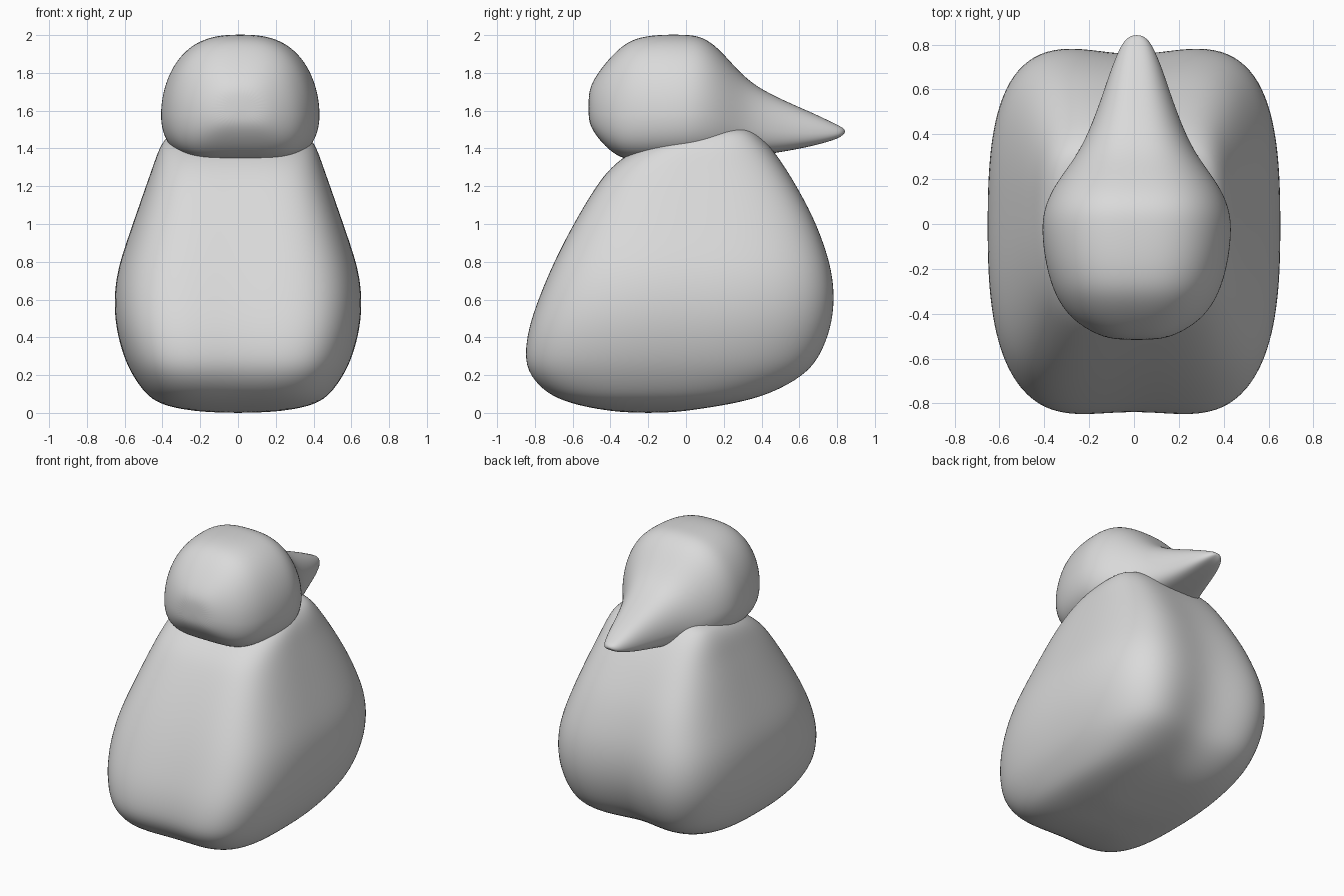
import bpy
import bmesh
import math

SEGMENTS = 40
ANGLES = [math.tau * i / SEGMENTS for i in range(SEGMENTS)]

cube = bpy.data.objects.get("Cube")
if cube:
    bpy.data.objects.remove(cube, do_unlink=True)

clay = bpy.data.materials.new("light_grey")
clay.use_nodes = True
GREY = (0.7, 0.7, 0.7, 1)
clay.diffuse_color = GREY
clay.node_tree.nodes["Principled BSDF"].inputs["Base Color"].default_value = GREY


def rounded_square(angle, a, b):
    """Point on |u|^a + |v|^b = 1 in the given direction, found by bisection."""
    c, s = math.cos(angle), math.sin(angle)
    near, far = 0.5, 1.5
    for _ in range(24):
        radius = (near + far) / 2
        if abs(radius * c) ** a + abs(radius * s) ** b < 1:
            near = radius
        else:
            far = radius
    return c * radius, s * radius


def loft(name, rings):
    """Skin a closed surface over a list of rings."""
    bm = bmesh.new()
    loops = [[bm.verts.new(p) for p in ring] for ring in rings]
    for low, high in zip(loops, loops[1:]):
        for i in range(SEGMENTS):
            j = (i + 1) % SEGMENTS
            bm.faces.new((low[i], low[j], high[j], high[i]))
    for end in (loops[0], loops[-1]):
        bm.faces.new(end)
    bmesh.ops.recalc_face_normals(bm, faces=bm.faces)
    mesh = bpy.data.meshes.new(name)
    bm.to_mesh(mesh)
    bm.free()
    mesh.materials.append(clay)
    for face in mesh.polygons:
        face.use_smooth = True
    obj = bpy.data.objects.new(name, mesh)
    bpy.context.collection.objects.link(obj)
    subsurf = obj.modifiers.new("smooth", 'SUBSURF')
    subsurf.levels = subsurf.render_levels = 2


def body_ring(z, half_width, y_min, y_max):
    fade = min(1, z / 0.15) * max(0, 1 - z / 1.45)
    ring = []
    for angle in ANGLES:
        u, v = rounded_square(angle, 5, 2.7)
        x = u * half_width
        y = (y_min + y_max) / 2 + v * (y_max - y_min) / 2
        # hollow down the +y face, flattened -y face
        rise = 1 - math.exp(-(x / 0.24) ** 2)
        if v > 0:
            y += 0.08 * fade * (rise - 0.25) * v
        else:
            y += 0.03 * fade * rise * v
        ring.append((x, y, z))
    return ring


def head_ring(y, half_width, z_min, z_max):
    middle = z_min + 0.38 * (z_max - z_min)
    ring = []
    for angle in ANGLES:
        if math.sin(angle) > 0:
            u, v = rounded_square(angle, 2.8, 1.85)
            z = middle + v * (z_max - middle)
        else:
            u, v = rounded_square(angle, 4.5, 2.2)
            z = middle + v * (middle - z_min)
        ring.append((0.012 + u * half_width, y, z))
    return ring


# Body: height, half width, front and back limits
body_profile = [
    (0, .14, -.32, -.08),
    (.02, .31, -.47, .07),
    (.05, .42, -.61, .26),
    (.1, .49, -.73, .44),
    (.2, .56, -.82, .61),
    (.3, .607, -.845, .69),
    (.45, .647, -.825, .75),
    (.6, .657, -.775, .772),
    (.75, .64, -.715, .762),
    (.9, .592, -.645, .722),
    (1.05, .54, -.565, .665),
    (1.2, .488, -.475, .585),
    (1.3, .452, -.4, .525),
    (1.4, .418, -.27, .455),
    (1.46, .38, -.09, .4),
    (1.5, .33, .06, .35),
    (1.53, .18, .17, .29),
]
loft("body", [body_ring(*row) for row in body_profile])

# Head drawn out into the beak: depth, half width, bottom and top
head_profile = [
    (-.517, .08, 1.56, 1.68),
    (-.5, .17, 1.5, 1.75),
    (-.43, .285, 1.41, 1.85),
    (-.35, .345, 1.35, 1.935),
    (-.27, .382, 1.335, 1.985),
    (-.15, .412, 1.33, 2.003),
    (-.02, .424, 1.33, 2.003),
    (.06, .414, 1.335, 1.998),
    (.13, .388, 1.34, 1.965),
    (.2, .347, 1.345, 1.9),
    (.3, .272, 1.355, 1.785),
    (.4, .218, 1.365, 1.71),
    (.56, .157, 1.39, 1.635),
    (.7, .112, 1.42, 1.575),
    (.8, .068, 1.45, 1.525),
    (.83, .042, 1.47, 1.51),
    (.842, .015, 1.485, 1.495),
]
loft("head_and_beak", [head_ring(*row) for row in head_profile])
